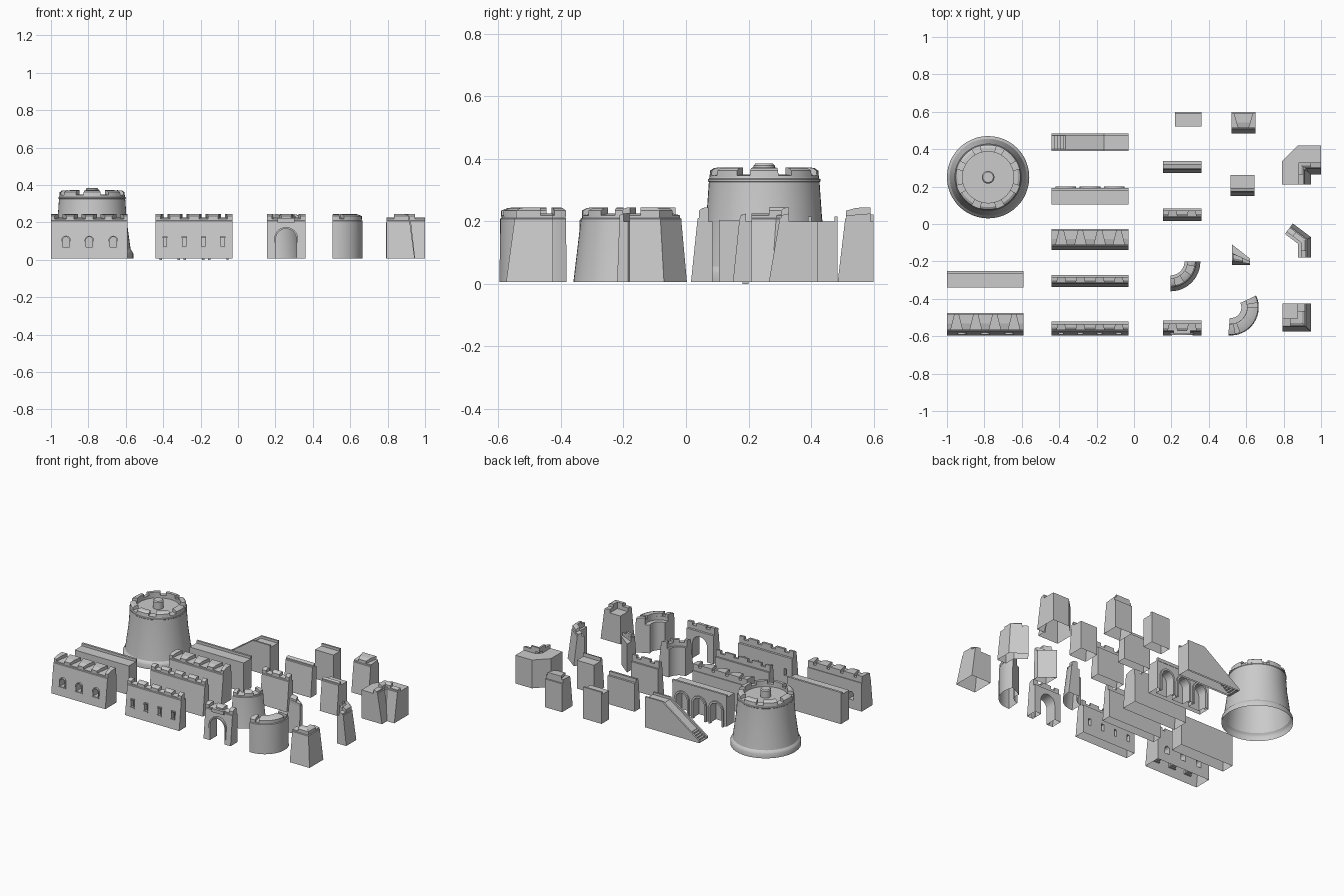
import bpy, bmesh
from math import sin, cos, pi, radians

if "Cube" in bpy.data.objects:
    bpy.data.objects.remove(bpy.data.objects["Cube"])

Z0 = 0.006


def finish(name, bm, smooth=False):
    bmesh.ops.remove_doubles(bm, verts=bm.verts, dist=1e-5)
    bmesh.ops.recalc_face_normals(bm, faces=bm.faces)
    me = bpy.data.meshes.new(name)
    bm.to_mesh(me)
    bm.free()
    ob = bpy.data.objects.new(name, me)
    bpy.context.collection.objects.link(ob)
    if smooth:
        bpy.ops.object.select_all(action='DESELECT')
        ob.select_set(True)
        bpy.context.view_layer.objects.active = ob
        bpy.ops.object.shade_smooth_by_angle(angle=radians(30))
    return ob


def sweep(name, prof, frames, loop=False, smooth=False):
    """Sweep a (depth, z) profile through frames of (origin, outward direction)."""
    bm = bmesh.new()
    rings = [[bm.verts.new((o[0] + d * n[0], o[1] + d * n[1], z)) for d, z in prof]
             for o, n in frames]
    for a, b in zip(rings, rings[1:] + (rings[:1] if loop else [])):
        for i in range(len(prof)):
            j = (i + 1) % len(prof)
            bm.faces.new((a[i], a[j], b[j], b[i]))
    if not loop:
        bm.faces.new(rings[0])
        bm.faces.new(rings[-1])
    return finish(name, bm, smooth)


def plate(name, pts, y0, y1):
    """Extrude an (x, z) outline along y."""
    bm = bmesh.new()
    a = [bm.verts.new((x, y0, z)) for x, z in pts]
    b = [bm.verts.new((x, y1, z)) for x, z in pts]
    bm.faces.new(a)
    bm.faces.new(b)
    for i in range(len(pts)):
        j = (i + 1) % len(pts)
        bm.faces.new((a[i], a[j], b[j], b[i]))
    return finish(name, bm)


def box(name, x0, x1, y0, y1, z0, z1):
    return plate(name, [(x0, z0), (x1, z0), (x1, z1), (x0, z1)], y0, y1)


def arch(cx, w, z0, z1, n=10):
    """Arched outline, n=1 gives a rectangle."""
    r = w / 2
    zc = z1 - r if n > 1 else z1
    top = [(cx - r * cos(pi * i / n), zc + (r * sin(pi * i / n) if n > 1 else 0)) for i in range(n + 1)]
    return [(cx - r, z0)] + top + [(cx + r, z0)] if n > 1 else [(cx - r, z0)] + top[:2] + [(cx + r, z0)]


def ring(name, cx, w, z0, z1, t, y0, y1, n=10):
    plate(name, arch(cx, w + 2 * t, z0, z1 + t, n) + arch(cx, w, z0, z1, n)[::-1], y0, y1)


def cut(ob, outline, y0, y1):
    c = plate("opening_cutter", outline, y0, y1)
    c.hide_render = True
    m = ob.modifiers.new("opening", 'BOOLEAN')
    m.operation, m.object, m.solver = 'DIFFERENCE', c, 'EXACT'
    bpy.context.view_layer.objects.active = ob
    bpy.ops.object.modifier_apply(modifier=m.name)
    bpy.data.objects.remove(c)


def wall_prof(D, s, walk, r0=0.0, zt=.225):
    """Wall section: walkway at the back, parapet and battered face in front."""
    f = D - s
    return [(r0 + d, z) for d, z in [(0, Z0), (0, .2), (walk, .2), (walk, zt), (f - .003, zt - .006),
                                     (f - .003, .211), (f + .002, .208), (f + .002, .2), (D, Z0)]]


def straight(x0, x1, yb):
    return [((x0, yb), (0, -1)), ((x1, yb), (0, -1))]


def merlon_prof(d0, d1):
    return [(d0, .215), (d0, .245), (d0 + (d1 - d0) * .6, .243), (d1, .234), (d1, .215)]


def merlons(name, yb, d0, d1, x0, x1, n, w=.4, k=.25):
    """n splayed embrasures leave n+1 merlons along a straight parapet."""
    t, dm = (x1 - x0) / n, (d0 + d1) / 2
    edges = [(x0, 0)]
    for i in range(n):
        c = x0 + t * (i + .5)
        edges += [(c - t * w / 2, -k), (c + t * w / 2, k)]
    edges.append((x1, 0))
    for a, b in zip(edges[::2], edges[1::2]):
        sweep(name, merlon_prof(d0, d1), [((x - q * dm, yb), (q, -1)) for x, q in (a, b)])


def arc(c, a0, a1, n):
    return [(c, (cos(radians(a0 + (a1 - a0) * i / n)), sin(radians(a0 + (a1 - a0) * i / n))))
            for i in range(n + 1)]


# Round tower with crown of merlons and central post
C = (-.78, .25)
tower = [(0, Z0), (.22, Z0), (.22, .035), (.215, .045), (.206, .055), (.204, .07), (.185, .21), (.177, .325),
         (.18, .328), (.18, .334), (.176, .337), (.174, .346), (.137, .35), (.137, .332), (0, .332)]
sweep("round_tower", tower, arc(C, 0, 360, 48)[:-1], True, True)
for i in range(8):
    a = -90 + 45 * i
    sweep("tower_merlon", [(.137, .34), (.137, .372), (.16, .371), (.173, .362), (.175, .34)],
          arc(C, a - 15, a + 15, 4), smooth=True)
sweep("tower_post", [(0, .33), (.034, .33), (.034, .378), (.028, .385), (0, .385)], arc(C, 0, 360, 20)[:-1], True, True)

# Wide wall with three arched windows and deep splayed embrasures
w = sweep("window_wall", wall_prof(.12, .025, .005), straight(-1, -.59, -.475))
for x in (-.92, -.795, -.667):
    cut(w, arch(x, .036, .068, .122), -.7, -.4)
    ring("window_frame", x, .036, .066, .122, .007, -.592, -.575)
    box("window_sill", x - .026, x + .026, -.594, -.575, .06, .067)
merlons("window_wall_merlon", -.475, .005, .092, -1, -.59, 4)

# Plain inner wall with low back lip
box("plain_wall", -1, -.59, -.34, -.25, Z0, .205)
box("plain_wall_lip", -1, -.59, -.265, -.25, .2, .222)

# Stair ramp with side rails
X = [-.44 + .015 * i for i in range(6)]
steps = [(-.44, Z0)]
for i in range(5):
    steps += [(X[i], .012 + .01 * i), (X[i + 1], .012 + .01 * i)]
plate("ramp", steps + [(-.365, .055), (-.16, .2), (-.03, .2), (-.03, Z0)], .39, .485)
rail = [(-.44, Z0), (-.44, .02), (-.16, .216), (-.03, .216), (-.03, Z0)]
plate("ramp_back_rail", rail, .474, .485)
plate("ramp_front_rail", rail, .39, .402)

# Rear wall with three blind arches
w = box("arcade_wall", -.44, -.03, .105, .19, Z0, .205)
for x in (-.365, -.235, -.105):
    cut(w, arch(x, .085, -.05, .15), .135, .3)
    ring("arcade_arch", x, .085, 0, .15, .013, .18, .2)
box("arcade_wall_lip", -.44, -.03, .178, .192, .2, .222)

# Deep battlement wall without windows
sweep("deep_wall", wall_prof(.112, .025, .005), straight(-.44, -.03, -.028))
merlons("deep_wall_merlon", -.028, .005, .084, -.44, -.03, 4)

# Thin battlement wall
sweep("thin_wall", wall_prof(.065, .022, .012), straight(-.44, -.03, -.272))
merlons("thin_wall_merlon", -.272, .012, .04, -.44, -.03, 4)

# Thin wall with four slit windows
w = sweep("slit_wall", wall_prof(.075, .025, .015), straight(-.44, -.03, -.52))
for x in (-.39, -.288, -.185, -.081):
    cut(w, arch(x, .018, .072, .12, 1), -.7, -.4)
    ring("slit_frame", x, .018, .07, .12, .005, -.59, -.574, 1)
    box("slit_sill", x - .016, x + .016, -.592, -.575, .064, .071)
merlons("slit_wall_merlon", -.52, .015, .047, -.44, -.03, 4)

# Short wall sections
box("short_block", .22, .36, .52, .6, Z0, .205)
box("short_block_lip", .22, .36, .588, .6, .2, .222)
sweep("short_wall", wall_prof(.062, .02, .014), straight(.155, .36, .336))
sweep("short_battlement", wall_prof(.068, .022, .012), straight(.155, .36, .084))
merlons("short_battlement_merlon", .084, .012, .043, .155, .36, 2)
sweep("end_block", wall_prof(.112, .022, .07), straight(.515, .645, .262))

# Gate with arched passage
w = sweep("gate", wall_prof(.078, .022, .015), straight(.155, .36, -.517))
cut(w, arch(.2575, .11, -.05, .166, 16), -.7, -.4)
ring("gate_frame", .2575, .11, Z0, .166, .009, -.594, -.572, 16)
merlons("gate_merlon", -.517, .015, .054, .155, .36, 2)
box("gate_crown", .212, .302, -.588, -.565, .2, .224)

# Single merlon section
sweep("merlon_block", wall_prof(.115, .025, .01), straight(.52, .65, .6))
sweep("merlon_block_top", merlon_prof(.01, .088), [((.53, .6), (.3, -1)), ((.64, .6), (-.3, -1))])

# Curved walls with battlements
c = (.195, -.2)
sweep("curved_wall", wall_prof(.085, .025, .015, .075), arc(c, -90, 0, 12), smooth=True)
for a, b in ((-90, -78), (-57, -33), (-12, 0)):
    sweep("curved_wall_merlon", merlon_prof(.09, .133), arc(c, a, b, 4), smooth=True)
c = (.517, -.446)
sweep("round_corner_wall", wall_prof(.093, .003, .03, .057), arc(c, -95, 25, 16), smooth=True)
for a, b in ((-95, -80), (-70, 0), (10, 25)):
    sweep("round_corner_merlon", merlon_prof(.088, .146), arc(c, a, b, 6), smooth=True)

# Small wedge section
wedge = [((.525, -.11), (0, -1)), ((.62, -.185), (0, -.32))]
sweep("wedge_wall", [(0, Z0), (0, .2), (.045, .2), (.045, .225), (.088, .22), (.088, .2), (.11, Z0)], wedge)
sweep("wedge_merlon", merlon_prof(.05, .088), [((.53, -.11), (0, -1)), ((.575, -.145), (.1, -.68))])

# Inner corner bastion facing a notch
notch = [((.79, .21), (1, 0)), ((.79, .335), (1, -.39)), ((.875, .42), (.39, -1)), ((1, .42), (0, -1))]
sweep("inner_corner", wall_prof(.155, .035, .09), notch)
for q in (((.79, .265), (1, 0)), ((.79, .42), (1, -1)), ((.945, .42), (0, -1))),:
    sweep("inner_corner_merlon", merlon_prof(.09, .117), q)

# Bent wall and outer corner
sweep("bent_wall", wall_prof(.07, .024, .015),
      [((.807, -.053), (.6, .8)), ((.877, -.1055), (1, .5)), ((.877, -.18), (1, 0))])
sweep("bent_wall_merlon", merlon_prof(.015, .043),
      [((.839, -.077), (.6, .8)), ((.877, -.1055), (1, .5)), ((.877, -.145), (1, 0))])
o = (.795, -.425)
sweep("outer_corner", wall_prof(.15, .028, .08), [(o, (0, -1)), (o, (1, -1)), (o, (1, 0))])
sweep("outer_corner_merlon", merlon_prof(.08, .119),
      [((.835, -.425), (0, -1)), (o, (1, -1)), ((.795, -.465), (1, 0))])

# Pieces are hollow shells: open their undersides
for ob in bpy.data.objects:
    bm = bmesh.new()
    bm.from_mesh(ob.data)
    low = [f for f in bm.faces if all(v.co.z < Z0 + 1e-4 for v in f.verts)]
    bmesh.ops.delete(bm, geom=low, context='FACES')
    bm.to_mesh(ob.data)
    bm.free()
